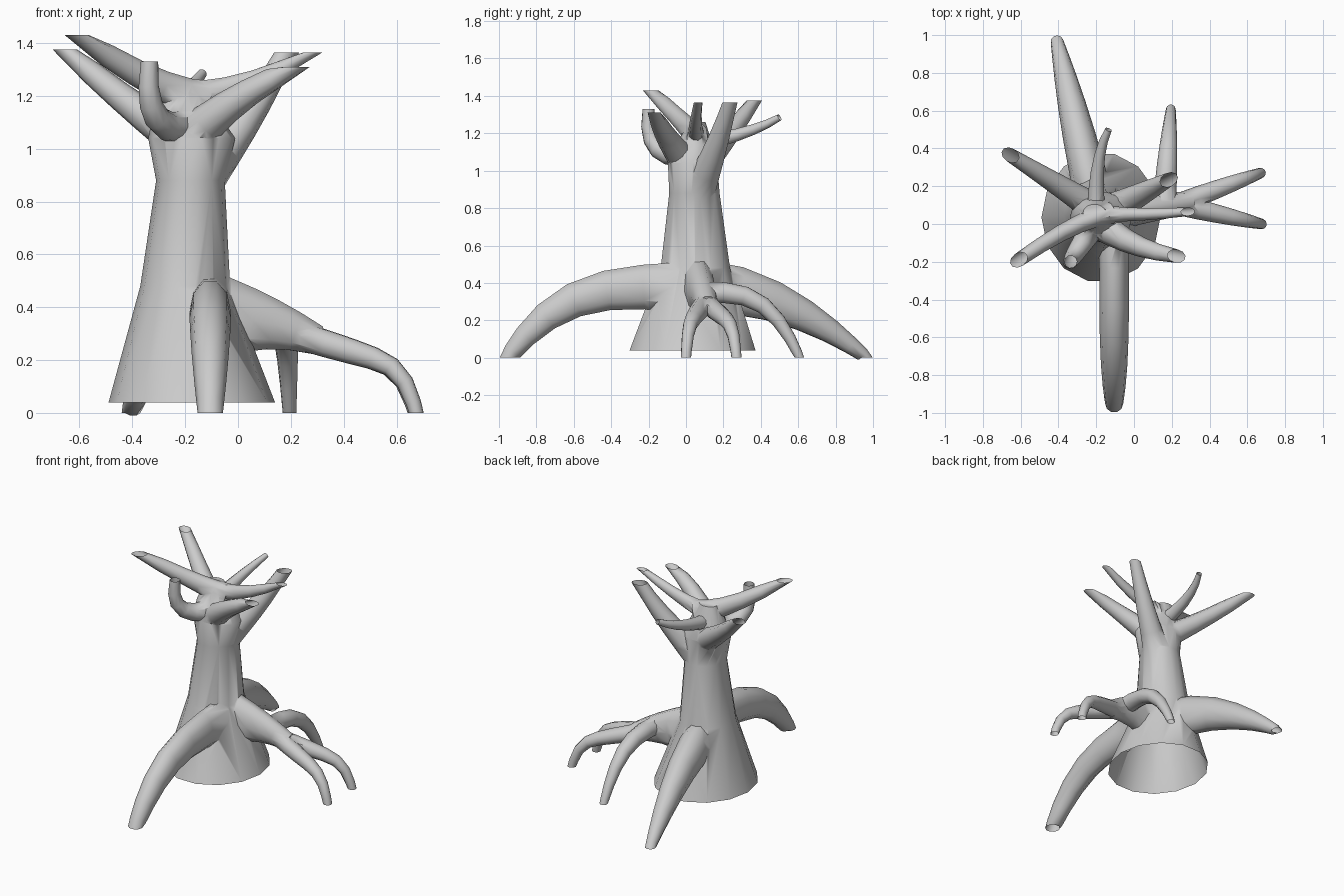
import bpy, bmesh, math
from mathutils import Vector

if "Cube" in bpy.data.objects:
    bpy.data.objects.remove(bpy.data.objects["Cube"])

Z = Vector((0, 0, 1))
open_ends = []
limbs = []


def loft(name, P, radii, sides=10, flat=False, flat_end=True):
    """Closed tube through points P with (side, other) radii per ring."""
    bm = bmesh.new()
    n = len(P)
    side = Vector((1, 0, 0))
    rings = []
    for i, (ra, rb) in enumerate(radii):
        t = (P[min(i + 1, n - 1)] - P[max(i - 1, 0)]).normalized()
        cross = Z.cross(t)
        if not flat and cross.length > 0.15 and (i == 0 or cross.dot(side) > 0):
            side = cross.normalized()
        if flat or (flat_end and i == n - 1):
            t = Z if t.z > 0 else -Z
        v = t.cross(side).normalized()
        angles = [2 * math.pi * k / sides for k in range(sides)]
        rings.append([bm.verts.new(P[i] + side * (ra * math.cos(a)) + v * (rb * math.sin(a)))
                      for a in angles])
    for a, b in zip(rings, rings[1:]):
        for k in range(sides):
            j = (k + 1) % sides
            bm.faces.new((a[k], a[j], b[j], b[k]))
    bm.faces.new(rings[0])
    bm.faces.new(rings[-1])
    bmesh.ops.recalc_face_normals(bm, faces=bm.faces)
    me = bpy.data.meshes.new(name)
    bm.to_mesh(me)
    bm.free()
    ob = bpy.data.objects.new(name, me)
    bpy.context.collection.objects.link(ob)
    return ob


def root(name, start, end, r0, r1, depth, power, droop=0.0, taper=2):
    """Root arching from start down to the ground point end."""
    P, R = [], []
    for i in range(8):
        t = math.sin(i / 7 * math.pi / 2)
        xy = Vector(start[:2]).lerp(Vector(end), t)
        P.append(Vector((xy.x, xy.y, start[2] * (1 - droop * t - (1 - droop) * t ** power))))
        r = r0 + (r1 - r0) * t ** taper
        R.append((r, r * (1 + (depth - 1) * (1 - t))))
    P[-1].z = 0
    open_ends.append(P[-1])
    limbs.append(loft(name, P, R))


def branch(name, a, b, c, r0, r1, depth=1.0, cut=1.35, opened=True):
    """Tapered limb along a quadratic curve; cut stretches the level end."""
    a, b, c = Vector(a), Vector(b), Vector(c)
    P, R = [], []
    for i in range(6):
        t = i / 5
        P.append(a * (1 - t) ** 2 + b * (2 * t * (1 - t)) + c * t * t)
        r = r0 + (r1 - r0) * t ** 0.8
        R.append((r, r * (1 + (depth - 1) * (1 - t))))
    if cut:
        R[-1] = (r1, r1 * cut)
    if opened:
        open_ends.append(P[-1])
    limbs.append(loft(name, P, R, flat_end=bool(cut)))


# Flared trunk, narrowing to the crown fork
rings = [(-.175, .035, .04, .315, .345), (-.2, .05, .48, .17, .19),
         (-.18, .045, .88, .13, .138), (-.175, .035, 1.04, .165, .135),
         (-.2, .045, 1.14, .12, .1), (-.21, .06, 1.26, .06, .045)]
trunk = loft("tree_trunk", [Vector(r[:3]) for r in rings], [r[3:] for r in rings],
             sides=14, flat=True)
open_ends.append(Vector(rings[0][:3]))

# Arched roots; the right one splits into three toes
root("front_root", (-.105, -.02, .38), (-.105, -.95), .079, .048, 1.75, 3.5, 0, 5)
root("back_root", (-.2, .08, .38), (-.407, .965), .1, .034, 1.5, 1.9)
branch("right_root", (-.12, .06, .36), (.08, .085, .37), (.3, .115, .275), .1, .058, 2,
       cut=0, opened=False)
root("back_toe", (.24, .11, .29), (.67, .27), .054, .028, 1, 10, .45)
root("front_toe", (.24, .1, .29), (.675, 0), .054, .028, 1, 10, .45)
root("thin_toe", (.16, .09, .35), (.195, .607), .06, .026, 1, 3.4)

# Crown branches
branch("back_left_branch", (-.17, .06, 1), (-.39, .2, 1.14), (-.655, .365, 1.375), .085, .037)
branch("front_left_branch", (-.12, .06, 1.18), (-.31, .02, 1.22), (-.61, -.19, 1.43),
       .058, .037, 1.4)
branch("long_right_branch", (-.24, .06, 1.19), (0, .04, 1.21), (.285, .065, 1.365),
       .05, .023, 1.4, cut=1.6)
branch("back_right_branch", (-.13, .07, .9), (.06, .17, 1.13), (.185, .235, 1.365), .09, .037)
branch("front_right_branch", (-.18, 0, 1.04), (-.02, -.13, 1.2), (.225, -.17, 1.31), .085, .036)
branch("upright_branch", (-.22, -.02, 1.08), (-.36, -.23, 1.07), (-.335, -.2, 1.33),
       .065, .033, cut=1)
branch("crooked_twig", (-.2, .06, 1.14), (-.21, .36, 1.2), (-.135, .5, 1.285),
       .05, .018, cut=0)

# Fuse everything into one skin
bpy.context.view_layer.objects.active = trunk
trunk.select_set(True)
for limb in limbs:
    mod = trunk.modifiers.new("union", 'BOOLEAN')
    mod.operation = 'UNION'
    mod.solver = 'EXACT'
    mod.object = limb
    bpy.ops.object.modifier_apply(modifier=mod.name)
    bpy.data.objects.remove(limb)

# Open the cut ends of roots, branches and trunk base
bm = bmesh.new()
bm.from_mesh(trunk.data)
caps = [f for f in bm.faces if len(f.verts) > 6 and
        any((f.calc_center_median() - e).length < .01 for e in open_ends)]
bmesh.ops.delete(bm, geom=caps, context='FACES')
bm.to_mesh(trunk.data)
bm.free()
bpy.ops.object.shade_smooth_by_angle(angle=math.radians(60))
